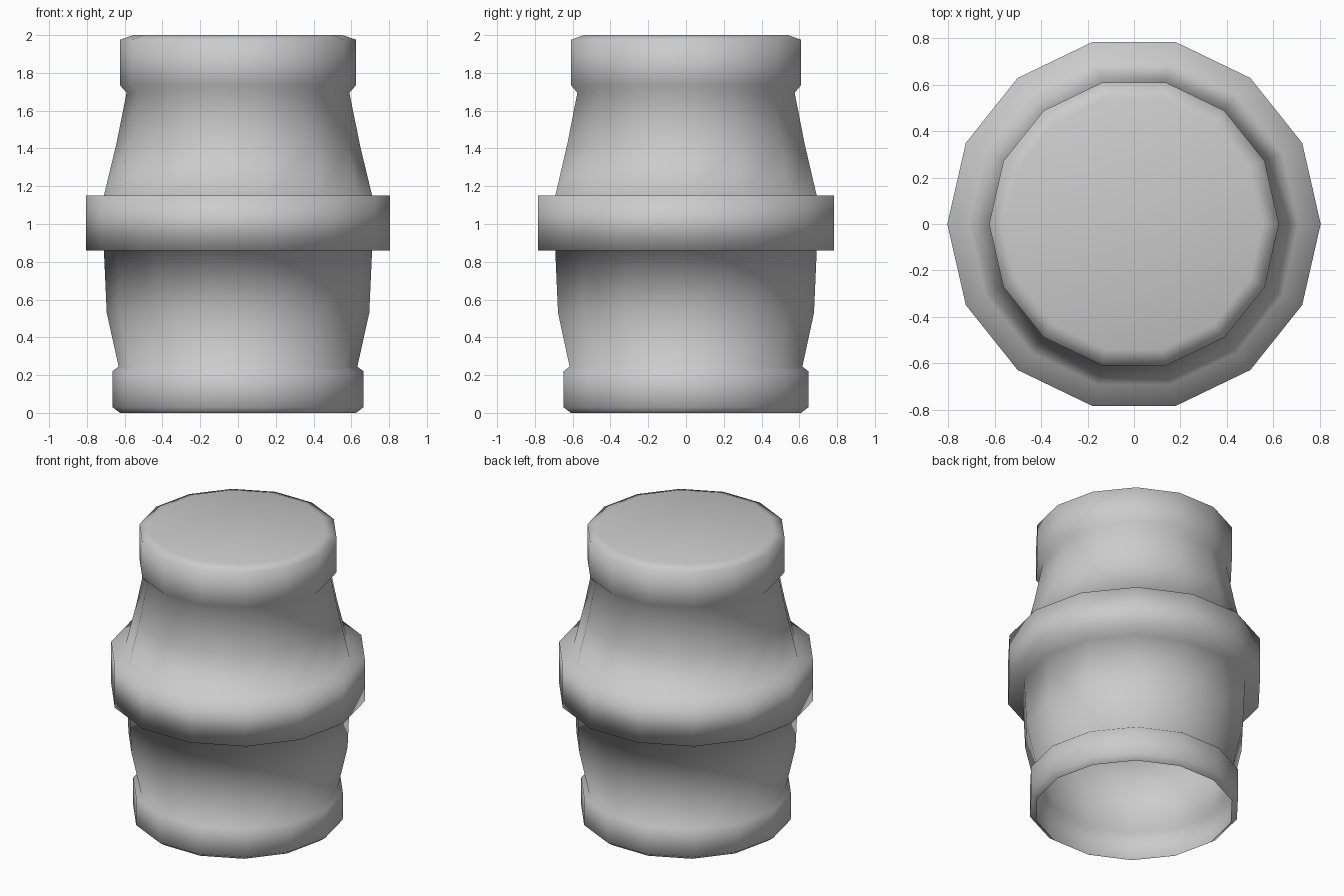
import bpy, bmesh
from math import cos, sin, pi

if "Cube" in bpy.data.objects:
    bpy.data.objects.remove(bpy.data.objects["Cube"])

SIDES = 14


def lathe(name, profile, cap_top=False):
    """Spin a (radius, z) profile, listed bottom to top, into a smooth shell."""
    bm = bmesh.new()
    rings = []
    for r, z in profile:
        rings.append([bm.verts.new((r * cos(2 * pi * i / SIDES),
                                    r * sin(2 * pi * i / SIDES), z))
                      for i in range(SIDES)])
    for low, high in zip(rings, rings[1:]):
        for i in range(SIDES):
            j = (i + 1) % SIDES
            bm.faces.new((low[i], low[j], high[j], high[i]))
    if cap_top:
        bm.faces.new(rings[-1])
    for f in bm.faces:
        f.smooth = True
    mesh = bpy.data.meshes.new(name)
    bm.to_mesh(mesh)
    bm.free()
    obj = bpy.data.objects.new(name, mesh)
    bpy.context.collection.objects.link(obj)
    return obj


# Foot band, lower belly, middle collar, tapering neck and top band
foot = [(0.625, 0.0), (0.665, 0.03), (0.665, 0.22), (0.632, 0.245)]
belly = [(0.695, 0.53), (0.71, 0.86)]
collar = [(0.805, 0.86), (0.805, 1.15), (0.71, 1.15)]
neck = [(0.645, 1.42), (0.59, 1.695)]
top_band = [(0.625, 1.735), (0.625, 1.975), (0.555, 2.0)]

# One continuous shell, closed on top and open underneath
lathe("barrel_body", foot + belly + collar + neck + top_band, cap_top=True)
